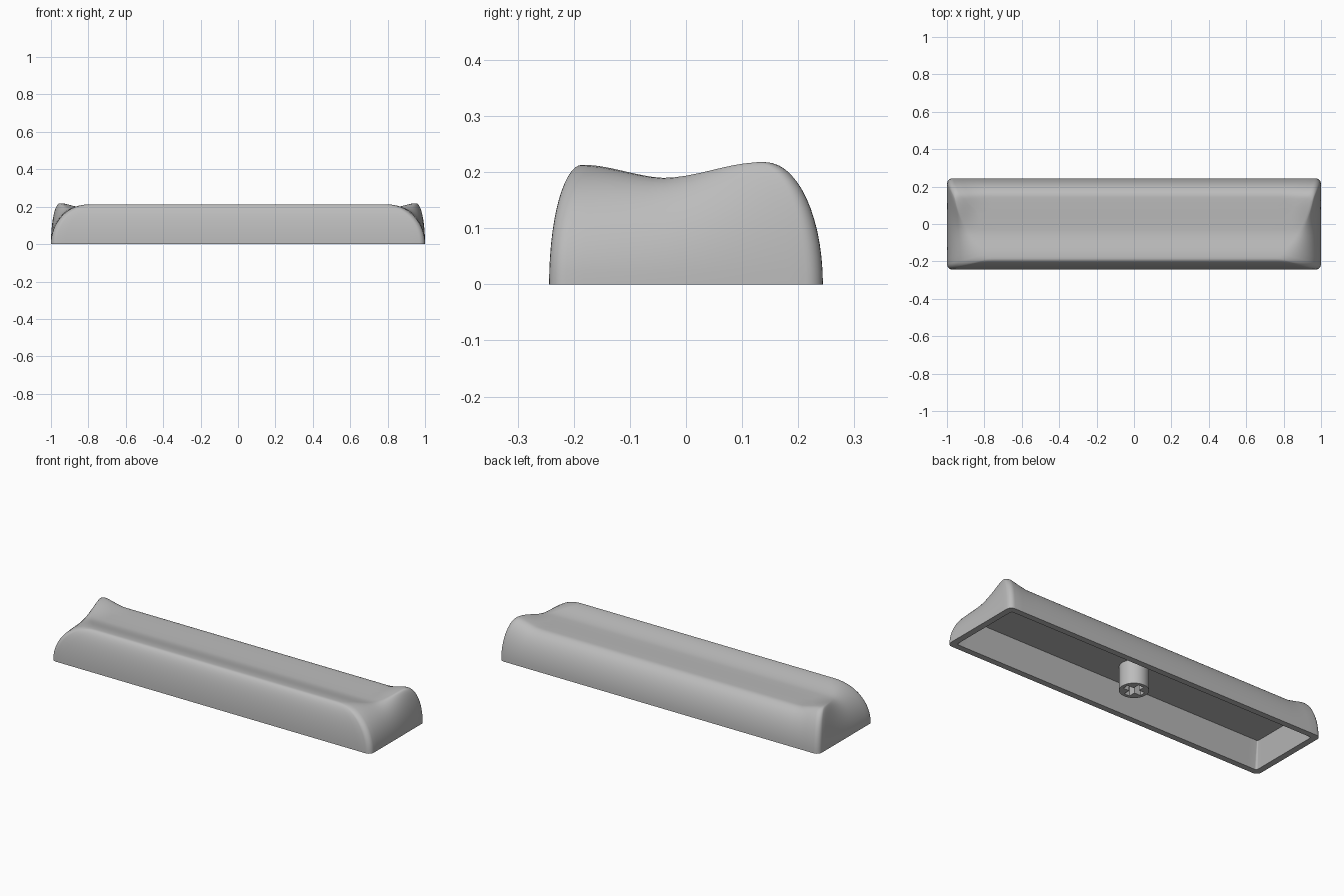
import bpy, bmesh, math

if "Cube" in bpy.data.objects:
    bpy.data.objects.remove(bpy.data.objects["Cube"])

grey = bpy.data.materials.new("mid_grey")
grey.use_nodes = True
grey.diffuse_color = (0.5, 0.5, 0.5, 1)
grey.node_tree.nodes["Principled BSDF"].inputs["Base Color"].default_value = (0.5, 0.5, 0.5, 1)

HX, HY = 1.0, 0.244            # half size of the base
FRONT, BACK = -0.185, 0.145    # front and back crest of the top
CEILING = 0.135


def lerp(a, b, t):
    return a + (b - a) * t


def smooth(t):
    t = max(0.0, min(1.0, t))
    return t * t * (3 - 2 * t)


def rounded_rect(hx, hy, r, long_cuts=40, short_cuts=14, arc=6):
    """Outline points, counter-clockwise, with evenly divided sides."""
    corners = []
    for i, (sx, sy) in enumerate([(1, 1), (-1, 1), (-1, -1), (1, -1)]):
        corners.append([(sx * (hx - r) + r * math.cos(a), sy * (hy - r) + r * math.sin(a))
                        for a in [(i + k / arc) * math.pi / 2 for k in range(arc + 1)]])
    pts = []
    for i, corner in enumerate(corners):
        pts += corner
        a, b = corner[-1], corners[(i + 1) % 4][0]
        n = long_cuts if i % 2 == 0 else short_cuts
        pts += [(lerp(a[0], b[0], k / n), lerp(a[1], b[1], k / n)) for k in range(1, n)]
    return pts


def top_height(x, y):
    """Dished top: high front crest, low middle, raised back corners."""
    z = 0.189 + 0.024 * smooth((-0.03 - y) / 0.155) + 0.004 * smooth((y + 0.03) / 0.17)
    return z + 0.025 * smooth((abs(x) - 0.82) / 0.13) * smooth((y + 0.06) / 0.2)


def crest(bx, by):
    """Point of the top outline above a point of the base outline."""
    y = lerp(FRONT, BACK, (by + HY) / (2 * HY))
    x = bx * (0.955 - 0.17 * ((BACK - y) / (BACK - FRONT)) ** 1.6)
    return x, y


def finish(bm, name):
    bmesh.ops.remove_doubles(bm, verts=bm.verts, dist=0.0002)
    bmesh.ops.recalc_face_normals(bm, faces=bm.faces)
    mesh = bpy.data.meshes.new(name)
    bm.to_mesh(mesh)
    bm.free()
    mesh.materials.append(grey)
    obj = bpy.data.objects.new(name, mesh)
    bpy.context.collection.objects.link(obj)
    return obj


def shade(obj):
    bpy.ops.object.select_all(action="DESELECT")
    obj.select_set(True)
    bpy.context.view_layer.objects.active = obj
    bpy.ops.object.shade_smooth_by_angle(angle=math.radians(40))


# Hollow cap: rings run from the ceiling, down the inside, up the outside, over the top
base = rounded_rect(HX, HY, 0.03)
rings = [[(x, y, CEILING) for x, y in rounded_rect(0.935, 0.165, 0.006)],
         [(x, y, 0) for x, y in rounded_rect(0.965, 0.21, 0.012)]]
WALL, TOP = 14, 16
for k in range(WALL + 1):
    a = k / WALL * math.pi / 2
    ring = []
    for bx, by in base:
        cx, cy = crest(bx, by)
        ring.append((lerp(cx, bx, math.cos(a)), lerp(cy, by, math.cos(a)),
                     top_height(cx, cy) * math.sin(a)))
    rings.append(ring)
for k in range(1, TOP + 1):
    f = 1 - k / TOP
    ring = []
    for bx, by in base:
        cx, cy = crest(bx, by)
        x, y = lerp(bx * 0.75, cx, f), lerp((FRONT + BACK) / 2, cy, f)
        ring.append((x, y, top_height(x, y)))
    rings.append(ring)

bm = bmesh.new()
loops = [[bm.verts.new(p) for p in ring] for ring in rings]
bm.faces.new(loops[0])
n = len(base)
for lower, upper in zip(loops, loops[1:]):
    for i in range(n):
        j = (i + 1) % n
        bm.faces.new((lower[i], lower[j], upper[j], upper[i]))
shade(finish(bm, "key_cap"))


# Stem under the centre, with a cross-shaped socket
R, ARM, SLOT, DEPTH = 0.074, 0.055, 0.017, 0.11
bm = bmesh.new()
bmesh.ops.create_cone(bm, cap_ends=True, segments=48, radius1=R, radius2=R, depth=CEILING)
bmesh.ops.translate(bm, verts=bm.verts, vec=(0, 0, CEILING / 2 + 0.002))
stem = finish(bm, "stem")

bm = bmesh.new()
outline = []
for sx, sy in [(1, 1), (-1, 1), (-1, -1), (1, -1)]:
    corner = [(sx * ARM, sy * SLOT), (sx * SLOT, sy * SLOT), (sx * SLOT, sy * ARM)]
    outline += corner if sx * sy > 0 else corner[::-1]
face = bm.faces.new([bm.verts.new((x, y, -0.05)) for x, y in outline])
extruded = bmesh.ops.extrude_face_region(bm, geom=[face])
for v in extruded["geom"]:
    if isinstance(v, bmesh.types.BMVert):
        v.co.z = DEPTH
cutter = finish(bm, "socket_cutter")
cutter.hide_render = True

cut = stem.modifiers.new("socket", "BOOLEAN")
cut.operation = "DIFFERENCE"
cut.solver = "EXACT"
cut.object = cutter
bpy.context.view_layer.objects.active = stem
bpy.ops.object.modifier_apply(modifier=cut.name)
bpy.data.objects.remove(cutter)
shade(stem)
